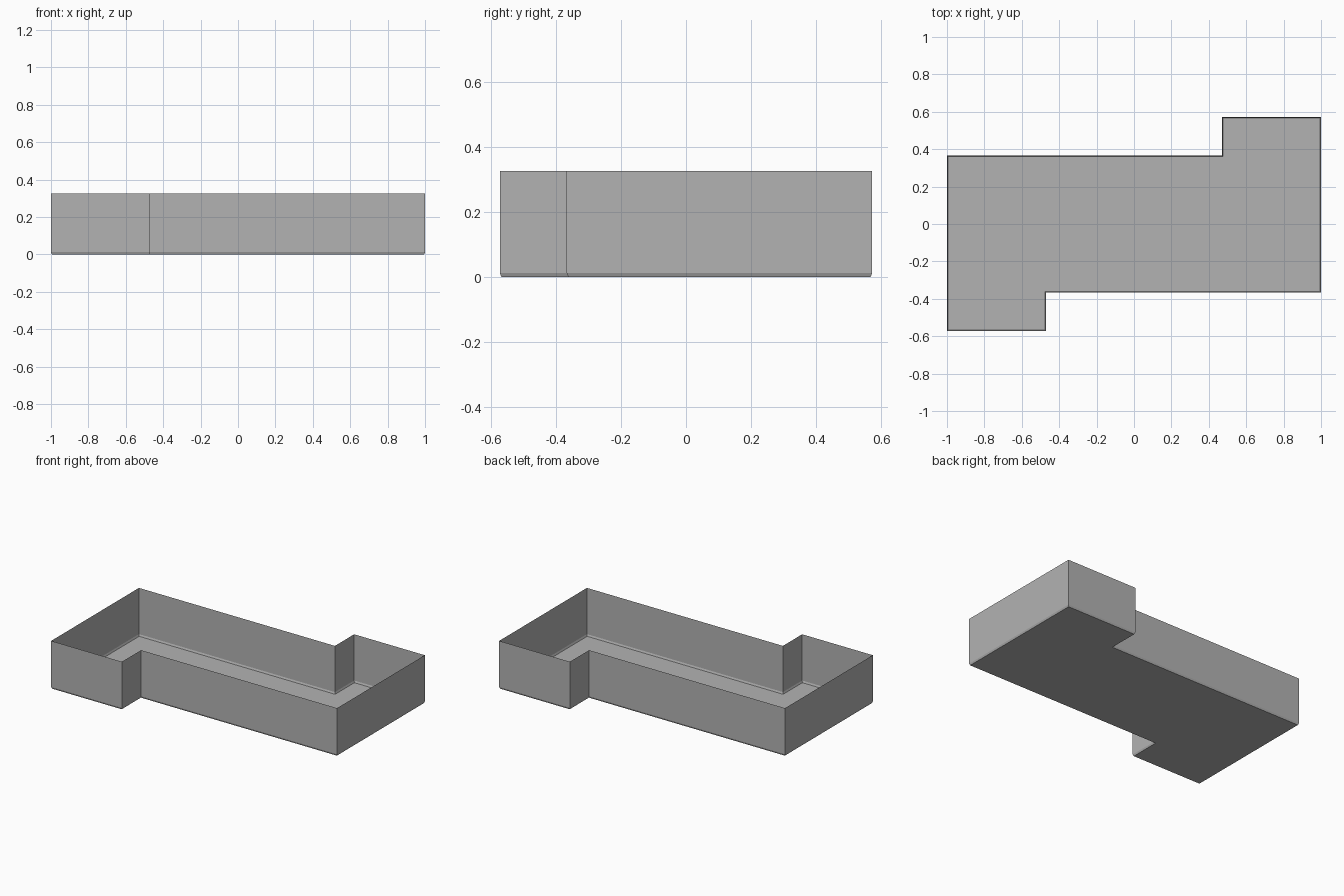
import bpy, bmesh

if "Cube" in bpy.data.objects:
    bpy.data.objects.remove(bpy.data.objects["Cube"])

# One plain grey for the whole tray
grey = bpy.data.materials.new("light grey")
grey.diffuse_color = (0.45, 0.45, 0.45, 1)
grey.use_nodes = True
grey.node_tree.nodes["Principled BSDF"].inputs["Base Color"].default_value = grey.diffuse_color

HEIGHT, INSET, CHAMFER = 0.325, 0.005, 0.012

# Z-shaped outline: half of it, repeated by a half turn (counter-clockwise)
half = [(-1, -0.573), (-0.47, -0.573), (-0.47, -0.367), (1, -0.367)]
outline = half + [(-x, -y) for x, y in half]


def inset_outline(points, d):
    """Move every axis-aligned edge inwards by d."""
    result = []
    for i, (x, y) in enumerate(points):
        px, py = points[i - 1]
        nx, ny = points[(i + 1) % len(points)]
        sign = lambda v: (v > 1e-6) - (v < -1e-6)
        # inward normal of each neighbouring edge is its left side
        dx = -sign(y - py) - sign(ny - y)
        dy = sign(x - px) + sign(nx - x)
        result.append((x + dx * d, y + dy * d))
    return result


# Thin sheet tray: floor, small chamfer, upright walls, open top
bm = bmesh.new()
levels = [(0, INSET), (CHAMFER, 0), (HEIGHT, 0)]
rings = [[bm.verts.new((x, y, z)) for x, y in inset_outline(outline, d)]
         for z, d in levels]
bm.faces.new(list(reversed(rings[0])))
for low, high in zip(rings, rings[1:]):
    for i in range(len(low)):
        j = (i + 1) % len(low)
        bm.faces.new((low[i], low[j], high[j], high[i]))

mesh = bpy.data.meshes.new("open_tray")
bm.to_mesh(mesh)
bm.free()
mesh.materials.append(grey)
tray = bpy.data.objects.new("open_tray", mesh)
bpy.context.collection.objects.link(tray)
